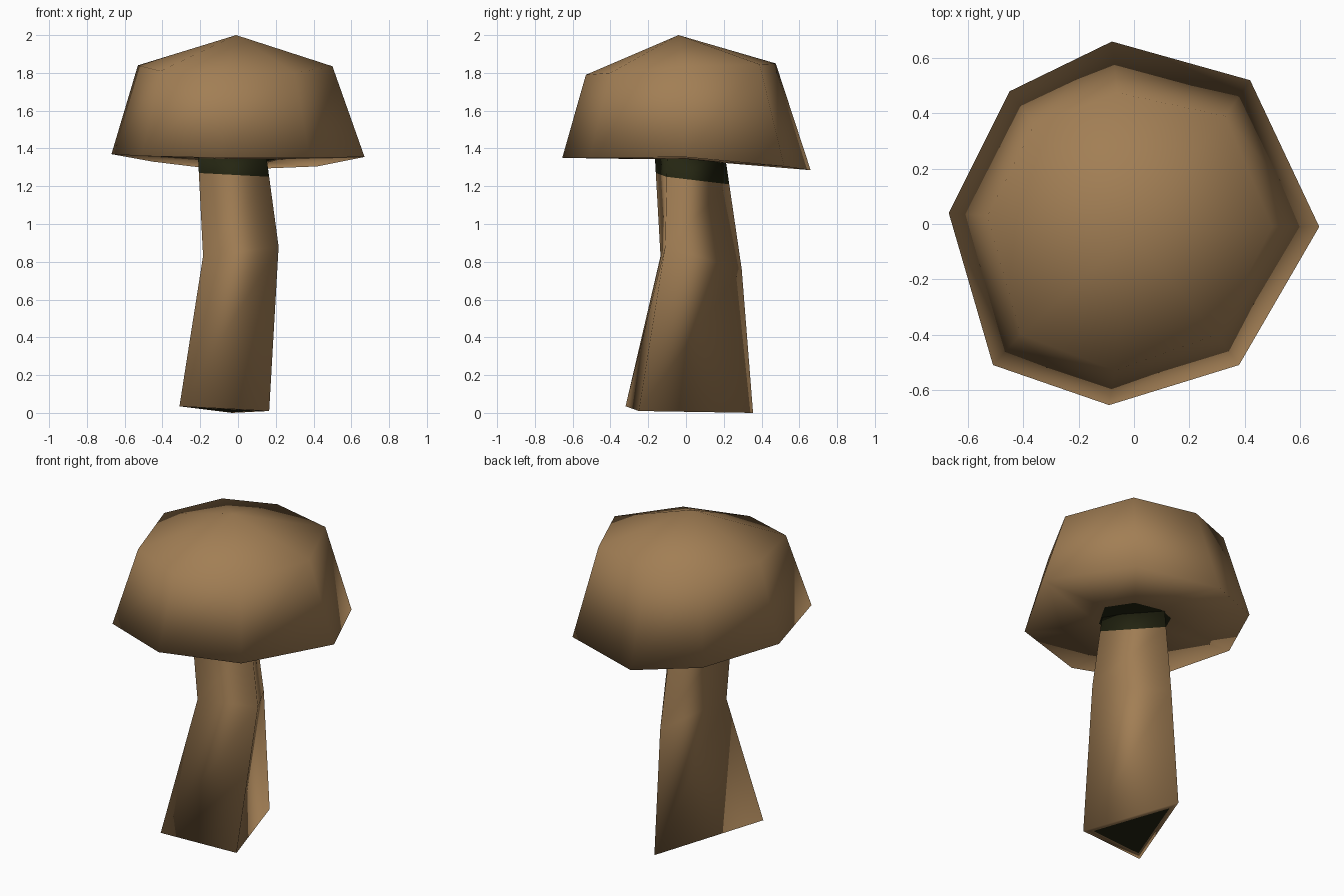
import bpy
from mathutils import Vector

if "Cube" in bpy.data.objects:
    bpy.data.objects.remove(bpy.data.objects["Cube"])


def material(name, rgb):
    m = bpy.data.materials.new(name)
    m.diffuse_color = (*rgb, 1)
    m.use_nodes = True
    m.node_tree.nodes["Principled BSDF"].inputs["Base Color"].default_value = m.diffuse_color
    return m


brown = material("warm brown", (0.36, 0.21, 0.09))
dark = material("dark moss", (0.018, 0.019, 0.006))


def loft(name, rings, dark_bands=(), dark_ends=()):
    """Skin a list of rings (equal counts); a single-point ring makes a tip."""
    verts, faces, mats, starts = [], [], [], []
    for r in rings:
        starts.append(len(verts))
        verts += [tuple(p) for p in r]
    for k in range(len(rings) - 1):
        a, b = rings[k], rings[k + 1]
        n = len(a)
        for i in range(n):
            j = (i + 1) % n
            f = [starts[k] + i, starts[k] + j]
            if len(b) == 1:
                f.append(starts[k + 1])
            else:
                f += [starts[k + 1] + j, starts[k + 1] + i]
            faces.append(f)
            mats.append(1 if k in dark_bands else 0)
    # close the open ends
    n = len(rings[0])
    faces.append(list(range(n))[::-1])
    mats.append(1 if "bottom" in dark_ends else 0)
    if len(rings[-1]) > 1:
        faces.append([starts[-1] + i for i in range(n)])
        mats.append(1 if "top" in dark_ends else 0)
    me = bpy.data.meshes.new(name)
    me.from_pydata(verts, [], faces)
    me.materials.append(brown)
    me.materials.append(dark)
    for p, m in zip(me.polygons, mats):
        p.material_index = m
        p.use_smooth = True
    me.update()
    ob = bpy.data.objects.new(name, me)
    bpy.context.collection.objects.link(ob)
    return ob


# Cap: eight-sided, slightly uneven, with a dark patch where the stem enters
rim = [(-0.67, 0.04, 1.37), (-0.51, -0.51, 1.36), (-0.09, -0.655, 1.35),
       (0.38, -0.51, 1.35), (0.67, -0.01, 1.355), (0.42, 0.52, 1.305),
       (-0.08, 0.66, 1.285), (-0.45, 0.48, 1.33)]
crown = [(-0.53, 0.03, 1.84), (-0.41, -0.40, 1.81), (-0.07, -0.53, 1.79),
         (0.30, -0.40, 1.80), (0.50, -0.01, 1.835), (0.33, 0.39, 1.845),
         (-0.06, 0.475, 1.85), (-0.36, 0.36, 1.85)]
patch = [(x * 0.32, y * 0.32, 1.34 + (z - 1.34) * 0.32) for x, y, z in rim]
loft("cap", [patch, rim, crown, [(-0.01, -0.04, 2.0)]], dark_ends=("bottom",))

# Stem: three-sided, bent in the middle, dark at the neck and underneath
foot = [Vector(p) for p in ((-0.31, -0.32, 0.035), (0.165, -0.25, 0.01), (-0.03, 0.355, 0.0))]
waist = [Vector(p) for p in ((-0.185, -0.135, 0.83), (0.215, -0.11, 0.88), (-0.028, 0.295, 0.76))]
top = [Vector(p) for p in ((-0.212, -0.165, 1.36), (0.15, -0.10, 1.36), (-0.05, 0.207, 1.36))]
neck = [w.lerp(t, (z - w.z) / (t.z - w.z)) for w, t, z in zip(waist, top, (1.27, 1.25, 1.21))]
centre = sum(foot, Vector()) / 3
sole = [p.lerp(centre, 0.2) for p in foot]
loft("stem", [sole, foot, waist, neck, top], dark_bands=(3,), dark_ends=("bottom", "top"))
